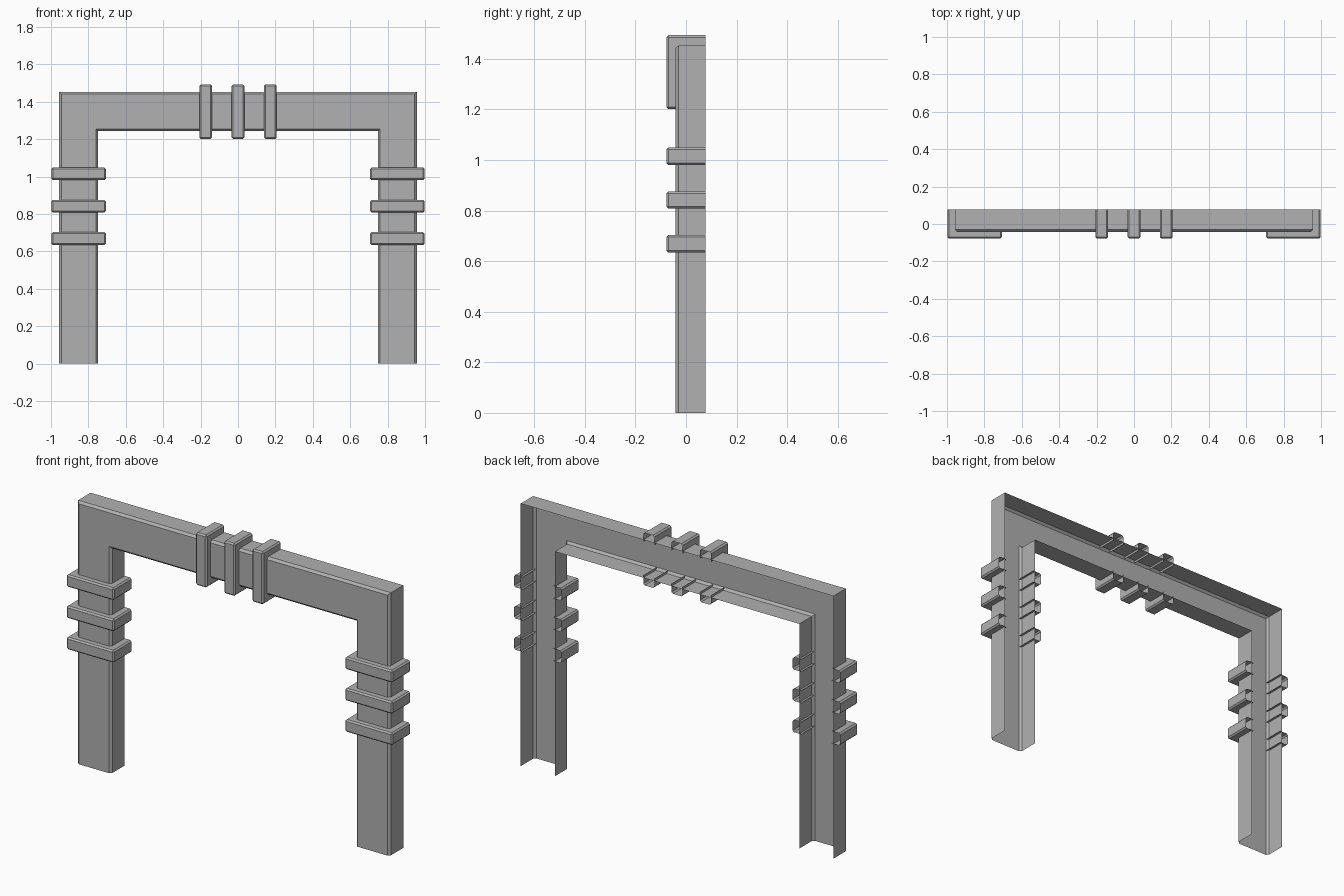
import bpy
import bmesh
from mathutils import Matrix, Vector

if "Cube" in bpy.data.objects:
    bpy.data.objects.remove(bpy.data.objects["Cube"])

# Shared dimensions
BACK = 0.078
FRAME_FRONT = -0.042
OUTER, TOP = 0.957, 1.453
INNER, SOFFIT = 0.748, 1.243
CHAMFER = 0.012
EMBED = 0.012

grey = bpy.data.materials.new("plain grey")
grey.use_nodes = True
colour = (0.44, 0.44, 0.44, 1)
grey.diffuse_color = colour
grey.node_tree.nodes["Principled BSDF"].inputs["Base Color"].default_value = colour


def add_object(name, bm):
    mesh = bpy.data.meshes.new(name)
    bm.to_mesh(mesh)
    bm.free()
    mesh.materials.append(grey)
    obj = bpy.data.objects.new(name, mesh)
    bpy.context.collection.objects.link(obj)
    return obj


def arch_row(bm, half, top, y):
    path = [(-half, 0), (-half, top), (half, top), (half, 0)]
    return [bm.verts.new((x, y, z)) for x, z in path]


# Door frame: a channel, open at the back and feet, with chamfered front edges
def make_frame():
    bm = bmesh.new()
    c, shoulder = CHAMFER, FRAME_FRONT + CHAMFER
    rows = [
        arch_row(bm, OUTER, TOP, BACK),
        arch_row(bm, OUTER, TOP, shoulder),
        arch_row(bm, OUTER - c, TOP - c, FRAME_FRONT),
        arch_row(bm, INNER + c, SOFFIT + c, FRAME_FRONT),
        arch_row(bm, INNER, SOFFIT, shoulder),
        arch_row(bm, INNER, SOFFIT, BACK),
    ]
    for a, b in zip(rows, rows[1:]):
        for j in range(3):
            bm.faces.new((a[j], b[j], b[j + 1], a[j + 1]))
    add_object("door_frame", bm)


# Band: a chamfered box shell, open behind, hollowed where the frame passes
def make_band(name, centre, upright):
    half_length, half_width, front = 0.1455, 0.034, -0.078
    bm = bmesh.new()
    bmesh.ops.create_cube(bm, size=1)
    bmesh.ops.scale(bm, vec=(2 * half_length, BACK - front, 2 * half_width), verts=bm.verts)
    bmesh.ops.translate(bm, vec=(0, (BACK + front) / 2, 0), verts=bm.verts)
    rear = [f for f in bm.faces if f.normal.y > 0.9]
    bmesh.ops.delete(bm, geom=rear, context="FACES_ONLY")
    edges = [e for e in bm.edges if not e.is_boundary]
    bmesh.ops.bevel(bm, geom=edges, offset=0.008, segments=1, affect="EDGES")

    gap = (OUTER - INNER) / 2 - EMBED
    cuts = [((-gap, 0, 0), (1, 0, 0)), ((gap, 0, 0), (1, 0, 0)),
            ((0, FRAME_FRONT, 0), (0, 1, 0))]
    for point, normal in cuts:
        geom = bm.verts[:] + bm.edges[:] + bm.faces[:]
        bmesh.ops.bisect_plane(bm, geom=geom, plane_co=point, plane_no=normal)
    hidden = []
    for f in bm.faces:
        mid = f.calc_center_median()
        if abs(mid.x) < gap and mid.y > FRAME_FRONT:
            hidden.append(f)
    bmesh.ops.delete(bm, geom=hidden, context="FACES")

    if upright:
        bm.transform(Matrix.Rotation(-1.5707963, 4, "Y"))
    bm.transform(Matrix.Translation(Vector(centre)))
    add_object(name, bm)


make_frame()

# Three bands on each leg and three on the lintel
leg_x = (OUTER + INNER) / 2
lintel_z = (TOP + SOFFIT) / 2
for i in (-1, 0, 1):
    z = 0.842 + i * 0.173
    for side, sign in (("left", 1), ("right", -1)):
        make_band(f"{side}_leg_band_{i + 2}", (sign * leg_x, 0, z), False)
    make_band(f"lintel_band_{i + 2}", (i * 0.173, 0, lintel_z), True)
